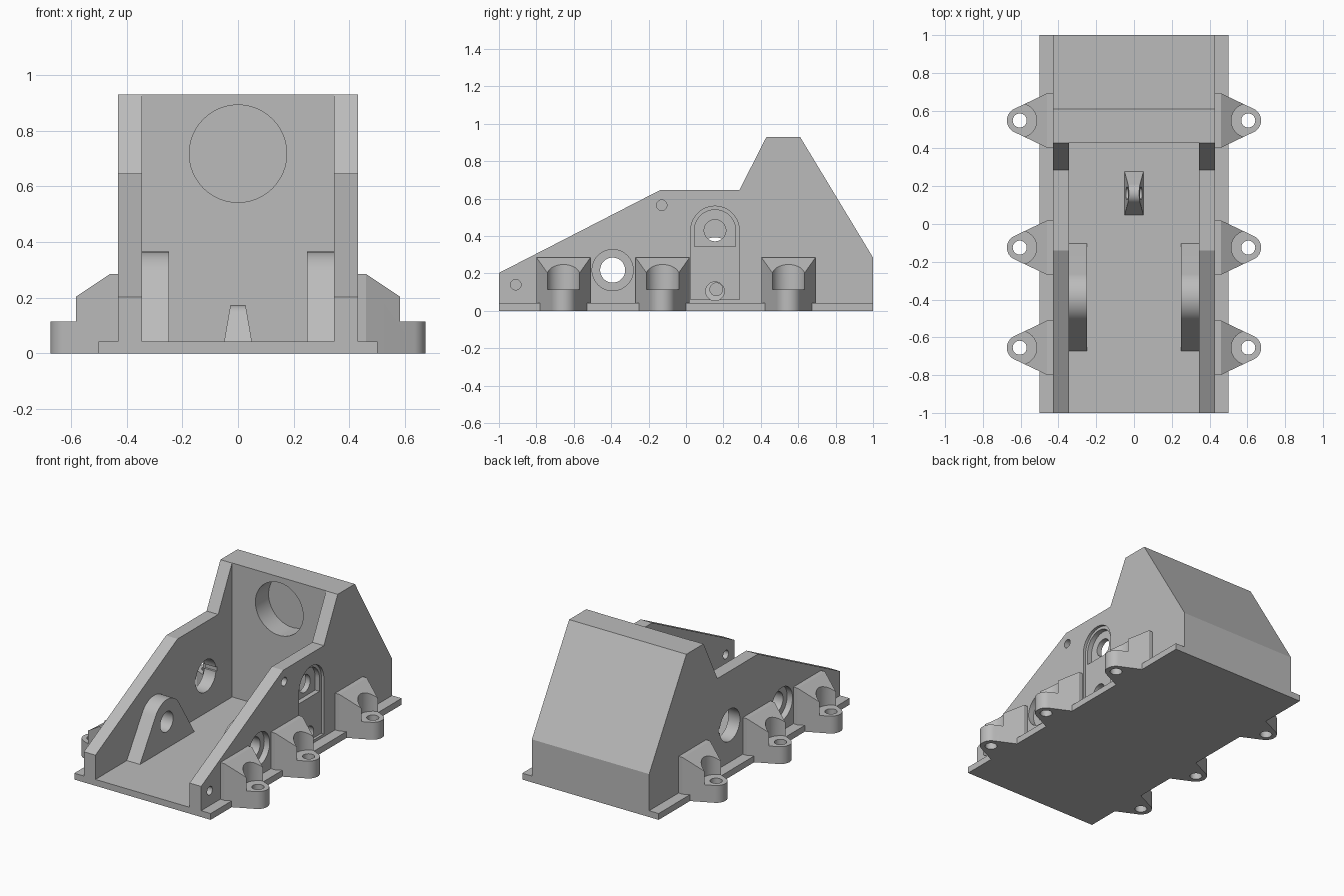
import bpy, bmesh, math
from mathutils import Vector

if "Cube" in bpy.data.objects:
    bpy.data.objects.remove(bpy.data.objects["Cube"], do_unlink=True)

grey = bpy.data.materials.new("plain grey")
grey.use_nodes = True
colour = (0.5, 0.5, 0.5, 1)
grey.diffuse_color = colour
grey.node_tree.nodes["Principled BSDF"].inputs["Base Color"].default_value = colour

WALL_IN, WALL_OUT, FLOOR = 0.345, 0.43, 0.042
PIVOT = (-0.392, 0.218)


def prism(name, pts, axis, a, b):
    """Extrude a 2D outline along an axis between a and b."""
    place = {"x": lambda p, t: (t, p[0], p[1]),
             "y": lambda p, t: (p[0], t, p[1]),
             "z": lambda p, t: (p[0], p[1], t)}[axis]
    bm = bmesh.new()
    face = bm.faces.new([bm.verts.new(place(p, a)) for p in pts])
    ext = bmesh.ops.extrude_face_region(bm, geom=[face])
    move = Vector(place((0, 0), b - a))
    bmesh.ops.translate(bm, vec=move, verts=[v for v in ext["geom"] if isinstance(v, bmesh.types.BMVert)])
    bmesh.ops.recalc_face_normals(bm, faces=bm.faces)
    mesh = bpy.data.meshes.new(name)
    bm.to_mesh(mesh)
    bm.free()
    mesh.materials.append(grey)
    ob = bpy.data.objects.new(name, mesh)
    bpy.context.collection.objects.link(ob)
    return ob


def rect(u0, u1, v0, v1):
    return [(u0, v0), (u1, v0), (u1, v1), (u0, v1)]


def circle(u, v, r, n=48):
    return [(u + r * math.cos(math.tau * i / n), v + r * math.sin(math.tau * i / n)) for i in range(n)]


def lug_outline(r, d, w, n=28):
    """Round nose at the origin with tangent sides down to a base of half width w."""
    t = math.atan2(w, -d) - math.acos(r / math.hypot(d, w))
    arc = [(r * math.cos(t * (2 * i / n - 1)), r * math.sin(t * (2 * i / n - 1))) for i in range(n + 1)]
    return [(-d, -w)] + arc + [(-d, w)]


def cut(ob, *cutters):
    """Subtract the cutters, bake the result and remove them."""
    for c in cutters:
        m = ob.modifiers.new("cut", "BOOLEAN")
        m.operation, m.solver, m.object = "DIFFERENCE", "EXACT", c
    bpy.context.view_layer.update()
    deps = bpy.context.evaluated_depsgraph_get()
    mesh = bpy.data.meshes.new_from_object(ob.evaluated_get(deps))
    ob.modifiers.clear()
    ob.data = mesh
    for c in cutters:
        bpy.data.objects.remove(c, do_unlink=True)


def hole(u, v, r, axis, a, b):
    return prism("cutter", circle(u, v, r), axis, a, b)


parts = []

# Base plate
parts.append(prism("base_plate", rect(-0.5, 0.5, -1, 1), "z", 0, FLOOR))

# Housing: side walls and rear block carved from one profile
profile = [(-1, FLOOR), (1, FLOOR), (1, 0.285), (0.61, 0.93), (0.43, 0.93),
           (0.285, 0.645), (-0.14, 0.645), (-1, 0.203)]
housing = prism("housing", profile, "x", -WALL_OUT, WALL_OUT)
cut(housing, prism("cutter", rect(-1.2, 0.432, 0, 1.2), "x", -WALL_IN, WALL_IN))
# Round blind socket in the rear block
cut(housing, hole(0, 0.717, 0.175, "y", 0.3, 0.57))
# Pivot bores with shallow counterbores outside
cut(housing, hole(*PIVOT, 0.067, "x", -0.6, 0.6))
for s in (-1, 1):
    cut(housing, hole(*PIVOT, 0.11, "x", s * (WALL_OUT - 0.04), s * 0.6))
# Keyed round opening in the right wall
cut(housing, hole(0.155, 0.287, 0.106, "x", -0.6, -0.25))
cut(housing, prism("cutter", rect(0.2, 0.274, 0.275, 0.305), "x", -0.6, -0.25))
# Arched recess in the left wall, deeper in its upper part
arch = [(0.155 + 0.13 * math.cos(math.pi * i / 24), 0.43 + 0.13 * math.sin(math.pi * i / 24)) for i in range(25)]
cut(housing, prism("cutter", arch + [(0.025, 0.06), (0.285, 0.06)], "x", WALL_OUT - 0.018, 0.6))
inner = [(0.155 + (y - 0.155) * 0.85, 0.43 + (z - 0.43) * 0.85) for y, z in arch]
cut(housing, prism("cutter", inner + [(0.0445, 0.345), (0.2655, 0.345)], "x", WALL_OUT - 0.05, 0.6))
# Through holes in the left wall
for y, z, r in ((0.155, 0.43, 0.058), (0.155, 0.105, 0.05), (-0.13, 0.565, 0.028), (-0.91, 0.14, 0.028)):
    cut(housing, hole(y, z, r, "x", 0.25, 0.6))
parts.append(housing)

for s, side in ((1, "left"), (-1, "right")):
    # Inner pivot lug against the wall
    pts = [(-0.387 + l, 0.22 + a) for a, l in lug_outline(0.145, 0.22 - FLOOR, 0.285)]
    lug = prism(side + "_pivot_lug", pts, "x", s * 0.248, s * WALL_IN)
    cut(lug, hole(*PIVOT, 0.067, "x", s * 0.1, s * 0.6))
    parts.append(lug)

    # Gusseted bolt feet
    for y, where in ((-0.655, "front"), (-0.125, "middle"), (0.548, "rear")):
        nose = [(s * (0.605 + a), y + l) for a, l in lug_outline(0.068, 0.145, 0.144)]
        nose += [(s * 0.425, y + 0.144), (s * 0.425, y - 0.144)]
        foot = prism(side + "_" + where + "_bolt_foot", nose, "z", 0, 0.285)
        slope = [(s * 0.46, 0.285), (s * 0.46, 0.5), (s * 0.8, 0.5), (s * 0.8, 0.057)]
        cut(foot, prism("cutter", slope, "y", y - 0.3, y + 0.3))
        cut(foot, hole(s * 0.605, y, 0.09, "z", 0.115, 0.6))
        cut(foot, hole(s * 0.605, y, 0.037, "z", -0.1, 0.3))
        parts.append(foot)

# Small tapered eye on the floor
pts = [(0.162 + l, 0.115 + a) for a, l in lug_outline(0.058, 0.115 - FLOOR, 0.115)]
eye = prism("floor_eye", pts, "x", -0.05, 0.05)
for v in eye.data.vertices:
    v.co.x *= 1 - 0.45 * (v.co.z - FLOOR) / 0.13
cut(eye, hole(0.162, 0.115, 0.034, "x", -0.2, 0.2))
parts.append(eye)

# Smooth the round surfaces, keep the edges crisp
bpy.ops.object.select_all(action="DESELECT")
for ob in parts:
    ob.select_set(True)
bpy.context.view_layer.objects.active = parts[0]
bpy.ops.object.shade_smooth_by_angle(angle=math.radians(20))
